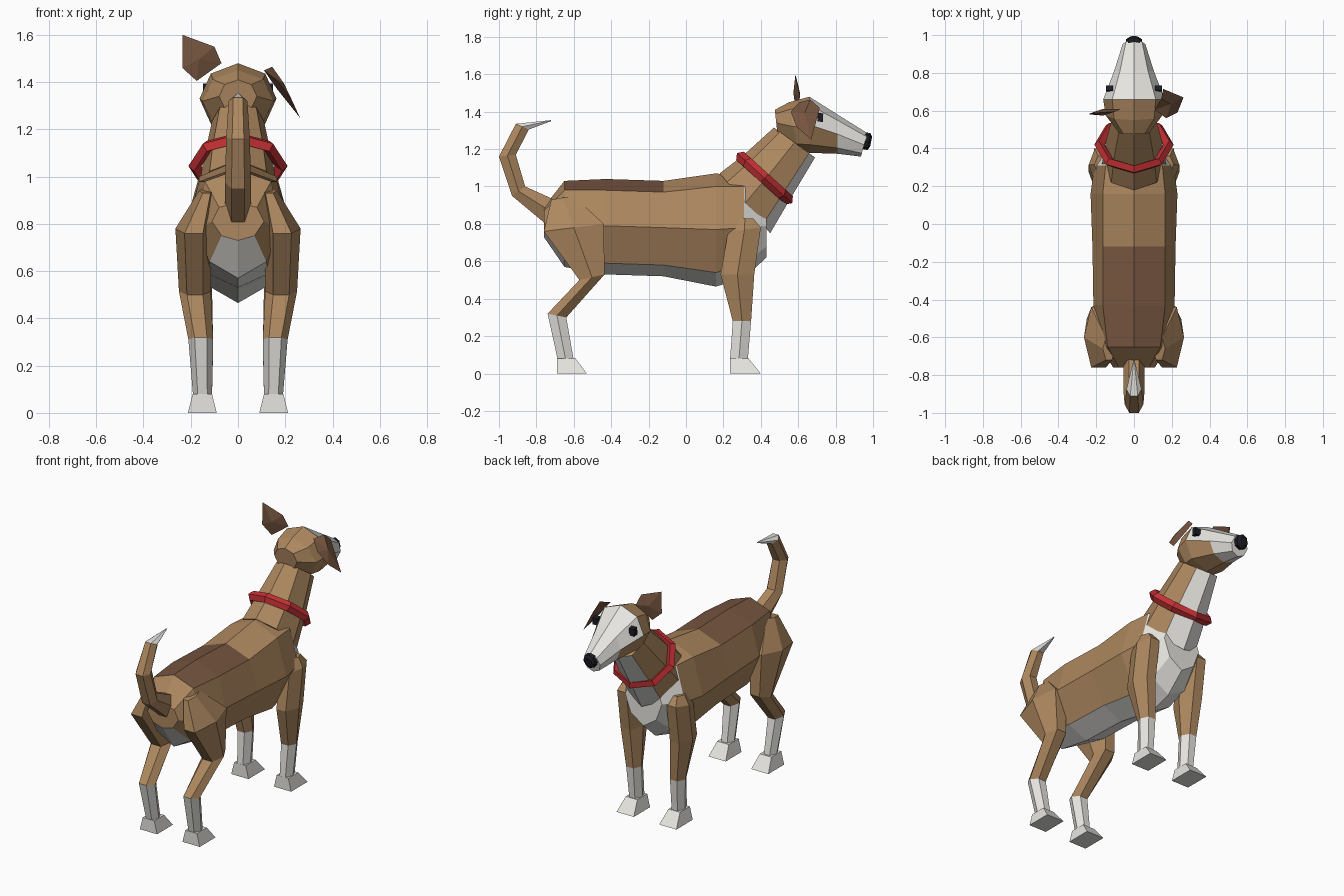
import bpy, bmesh, math
from mathutils import Vector


def mat(name, rgb):
    m = bpy.data.materials.new(name)
    m.diffuse_color = (*rgb, 1)
    return m


TAN = mat("tan fur", (0.42, 0.245, 0.115))
WHITE = mat("white fur", (0.80, 0.79, 0.75))
BROWN = mat("dark brown fur", (0.18, 0.09, 0.05))
RED = mat("red collar", (0.56, 0.03, 0.035))
BLACK = mat("black", (0.012, 0.012, 0.018))


def ring(n, w, a, b, xc=0):
    """n-sided oval between (y, z) points a and b, half-width w."""
    a, b = Vector((xc, *a)), Vector((xc, *b))
    c, v = (a + b) / 2, (a - b) / 2
    if n == 6:
        v /= math.sin(math.pi / 3)
    return [c + Vector((w, 0, 0)) * math.cos(2 * math.pi * k / n)
            + v * math.sin(2 * math.pi * k / n) for k in range(n)]


def finish(name, bm, mats):
    bmesh.ops.recalc_face_normals(bm, faces=bm.faces)
    me = bpy.data.meshes.new(name)
    bm.to_mesh(me)
    bm.free()
    for m in mats:
        me.materials.append(m)
    ob = bpy.data.objects.new(name, me)
    bpy.context.collection.objects.link(ob)
    return ob


def loft(name, rings, mats, rule=lambda i, j: 0, closed=False):
    """Skin the rings; rule(ring, side) picks the material."""
    bm = bmesh.new()
    vs = [[bm.verts.new(p) for p in r] for r in rings]
    n, m = len(vs[0]), len(vs)
    for i in range(m if closed else m - 1):
        r, s = vs[i], vs[(i + 1) % m]
        for j in range(n):
            k = (j + 1) % n
            bm.faces.new((r[j], r[k], s[k], s[j])).material_index = rule(i, j)
    if not closed:
        bm.faces.new(vs[0]).material_index = rule(0, 0)
        bm.faces.new(vs[-1]).material_index = rule(m - 2, 0)
    return finish(name, bm, mats)


# Body: y, ridge z, (upper x, z), (middle x, z), (lower x, z), belly z
BODY = [(-0.76, 0.89, 0.08, 0.87, 0.11, 0.81, 0.07, 0.75, 0.73),
        (-0.65, 1.03, 0.14, 0.98, 0.18, 0.78, 0.12, 0.64, 0.57),
        (-0.43, 1.04, 0.165, 0.98, 0.215, 0.79, 0.13, 0.59, 0.53),
        (-0.12, 1.03, 0.165, 0.97, 0.22, 0.78, 0.13, 0.58, 0.52),
        (0.16, 1.07, 0.165, 1.00, 0.23, 0.77, 0.13, 0.54, 0.465),
        (0.31, 1.05, 0.15, 1.00, 0.21, 0.78, 0.12, 0.58, 0.51),
        (0.43, 0.93, 0.09, 0.90, 0.13, 0.79, 0.09, 0.68, 0.62)]
body_rings = [[Vector((x, y, z)) for x, z in
               ((xm, zm), (xu, zu), (0, zt), (-xu, zu), (-xm, zm), (-xl, zl), (0, zb), (xl, zl))]
              for y, zt, xu, zu, xm, zm, xl, zl, zb in BODY]


def body_rule(i, j):
    if j in (5, 6) or i == 5:
        return 1
    return 2 if i in (1, 2) and j in (1, 2) else 0


loft("body", body_rings, [TAN, WHITE, BROWN], body_rule)

# Neck with white throat
loft("neck", [ring(8, 0.17, (0.18, 1.07), (0.45, 0.75)),
              ring(8, 0.15, (0.31, 1.17), (0.555, 0.93)),
              ring(8, 0.11, (0.47, 1.315), (0.69, 1.155))],
     [TAN, WHITE], lambda i, j: int(j in (5, 6)))

# Collar: diamond section swept round the neck
axis = Vector((0, 0.67, 0.74))
collar = []
for r, h in ((0.21, 0), (0.187, 0.03), (0.155, 0), (0.187, -0.03)):
    d, o = 0.95 * r, axis * h
    collar.append([p + o for p in ring(8, r, (0.42 - 0.74 * d, 1.045 + 0.67 * d),
                                       (0.42 + 0.74 * d, 1.045 - 0.67 * d))])
loft("collar", collar, [RED], closed=True)


# Head with white blaze and muzzle
def head_rule(i, j):
    return int(i == 3 or (i == 2 and j < 4))


loft("head", [ring(8, 0.08, (0.475, 1.41), (0.49, 1.27)),
              ring(8, 0.15, (0.55, 1.45), (0.60, 1.19)),
              ring(8, 0.163, (0.66, 1.48), (0.66, 1.18)),
              ring(8, 0.105, (0.81, 1.385), (0.81, 1.175)),
              ring(8, 0.06, (0.97, 1.285), (0.935, 1.16))],
     [TAN, WHITE], head_rule)
loft("nose", [ring(8, 0.045, (0.96, 1.29), (0.945, 1.20)),
              ring(8, 0.042, (0.985, 1.285), (0.97, 1.195)),
              ring(8, 0.025, (0.995, 1.265), (0.985, 1.215))], [BLACK])

# Eyes
for side, s in (("left", -1), ("right", 1)):
    loft(side + "_eye", [[Vector((s * x, 0.718 + dy, 1.37 + dz)) for dy, dz in
                          ((-0.016, -0.022), (0.014, -0.025), (0.016, 0.02), (-0.012, 0.025))]
                         for x in (0.11, 0.148)], [BLACK])


# Ears: thin leaves with a raised middle on each side
def ear(name, outline, offset):
    bm = bmesh.new()
    pts = [Vector(p) for p in outline]
    mid = sum(pts, Vector()) / len(pts)
    vs = [bm.verts.new(p) for p in pts]
    for s in (1, -1):
        apex = bm.verts.new(mid + s * Vector(offset))
        for k in range(len(vs)):
            bm.faces.new((vs[k], vs[(k + 1) % len(vs)], apex))
    finish(name, bm, [BROWN])


ear("left_ear", [(-0.235, 0.585, 1.60), (-0.10, 0.595, 1.55), (-0.07, 0.61, 1.48),
                 (-0.175, 0.59, 1.405), (-0.235, 0.58, 1.46)], (0, 0.018, 0))
ear("right_ear", [(0.11, 0.605, 1.45), (0.145, 0.665, 1.465), (0.155, 0.715, 1.42),
                  (0.262, 0.67, 1.25), (0.23, 0.59, 1.32), (0.17, 0.56, 1.40)],
    (0.016, 0, 0.01))

# Tail with white tip
loft("tail", [ring(6, 0.055, (-0.66, 0.91), (-0.75, 0.80)),
              ring(6, 0.055, (-0.86, 1.00), (-0.93, 0.95)),
              ring(6, 0.05, (-0.91, 1.17), (-1.0, 1.16)),
              ring(6, 0.04, (-0.84, 1.305), (-0.91, 1.335)),
              ring(6, 0.003, (-0.72, 1.35), (-0.722, 1.355))],
     [TAN, WHITE], lambda i, j: int(i == 3))

# Legs: z at back, z at front, y back, y front, x inner, x outer (top to ankle)
FRONT = [(0.83, 0.83, 0.27, 0.36, 0.13, 0.21),
         (0.76, 0.78, 0.225, 0.40, 0.11, 0.24),
         (0.53, 0.53, 0.185, 0.365, 0.11, 0.24),
         (0.28, 0.28, 0.25, 0.348, 0.105, 0.205),
         (0.07, 0.07, 0.235, 0.33, 0.11, 0.19)]
HIND = [(0.93, 0.95, -0.72, -0.60, 0.10, 0.165),
        (0.76, 0.80, -0.76, -0.44, 0.11, 0.265),
        (0.50, 0.53, -0.57, -0.435, 0.115, 0.25),
        (0.32, 0.30, -0.74, -0.64, 0.105, 0.21),
        (0.07, 0.07, -0.685, -0.60, 0.11, 0.19)]
for kind, rows, paw in (("front", FRONT, (0.235, 0.40)), ("hind", HIND, (-0.69, -0.53))):
    for side, s in (("left", -1), ("right", 1)):
        loft(f"{side}_{kind}_leg",
             [ring(6, (x1 - x0) / 2, (y1, zf), (y0, zb), s * (x0 + x1) / 2)
              for zb, zf, y0, y1, x0, x1 in rows],
             [TAN, WHITE], lambda i, j: int(i == 3))
        # Paw: wedge sloping to the toes
        y0, y1 = paw
        loft(f"{side}_{kind}_paw",
             [[Vector((s * x, y, z)) for x, y in ((xa, y0), (xb, y0), (xb, ye), (xa, ye))]
              for z, xa, xb, ye in ((0, 0.09, 0.212, y1), (0.08, 0.11, 0.192, y0 + 0.10))],
             [WHITE])
